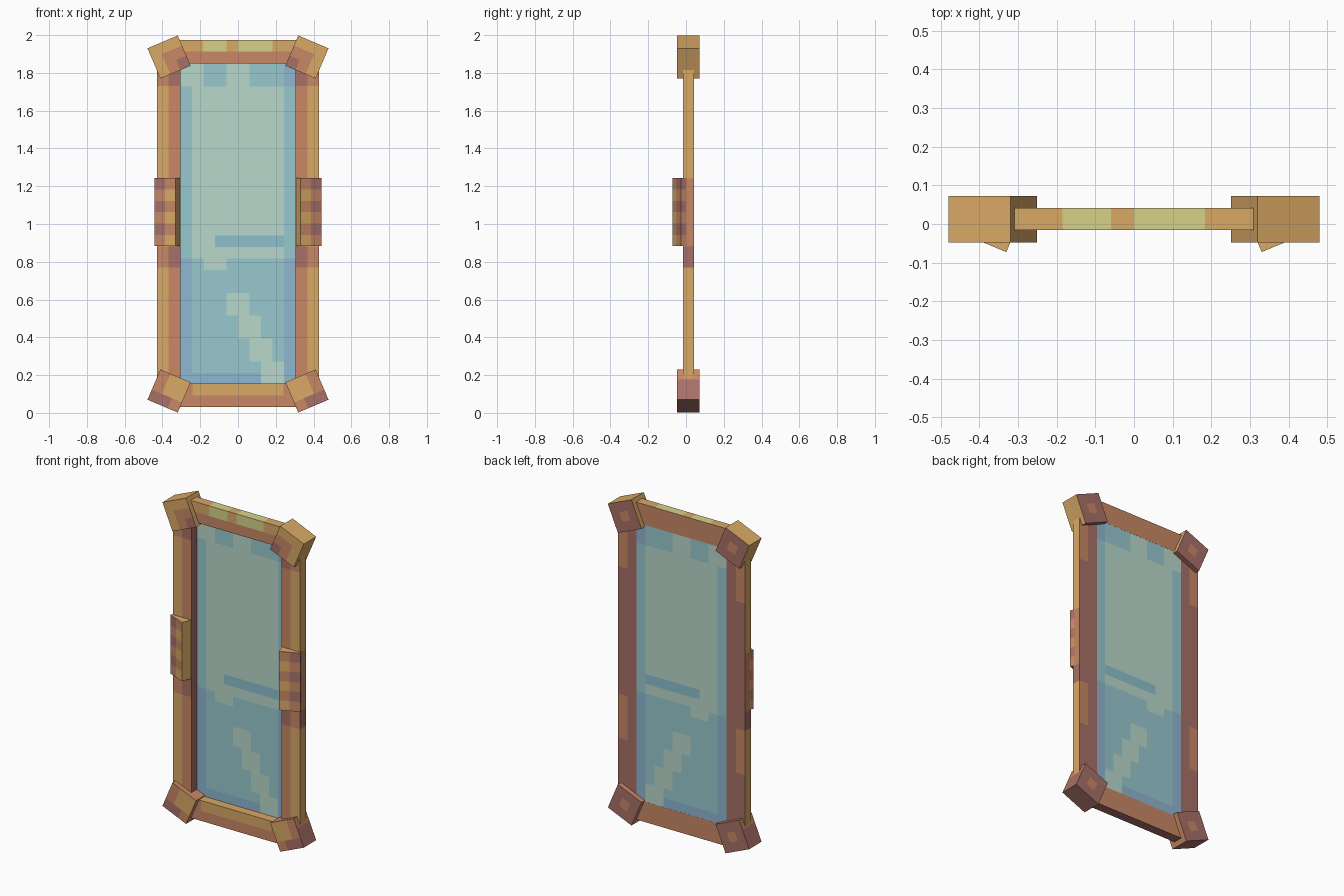
import bpy, bmesh, math
from mathutils import Vector

cube = bpy.data.objects.get("Cube")
if cube:
    bpy.data.objects.remove(cube)


def linear(c):
    c /= 255
    return c / 12.92 if c <= 0.04045 else ((c + 0.055) / 1.055) ** 2.4


PALETTE = {
    "tan_wood": (218, 169, 102),
    "brown_wood": (200, 135, 101),
    "dusky_wood": (168, 112, 104),
    "olive_wood": (215, 210, 137),
    "teal_glass": (151, 201, 207),
    "pale_glass": (185, 216, 203),
    "blue_glass": (144, 183, 209),
    "deep_teal_glass": (142, 192, 206),
}
TAN, BROWN, DUSKY, OLIVE, TEAL, PALE, BLUE, DEEP = range(len(PALETTE))
MATS = []
for name, rgb in PALETTE.items():
    mat = bpy.data.materials.new(name)
    mat.use_nodes = True
    color = (*[linear(c) for c in rgb], 1)
    mat.diffuse_color = color
    bsdf = mat.node_tree.nodes["Principled BSDF"]
    bsdf.inputs["Base Color"].default_value = color
    bsdf.inputs["Roughness"].default_value = 0.9
    MATS.append(mat)


def finish(name, bm, rule, loc=(0, 0, 0), rot=(0, 0, 0)):
    """Colour faces by rule(centre, normal) and link the object."""
    bm.normal_update()
    for f in bm.faces:
        f.material_index = rule(f.calc_center_median(), f.normal)
    mesh = bpy.data.meshes.new(name)
    bm.to_mesh(mesh)
    bm.free()
    for m in MATS:
        mesh.materials.append(m)
    ob = bpy.data.objects.new(name, mesh)
    ob.location, ob.rotation_euler = loc, rot
    bpy.context.collection.objects.link(ob)
    return ob


def box(name, size, loc, rule, xcuts=(), zcuts=(), rot=(0, 0, 0)):
    """Box cut at local x and z positions, so that rules can colour cells."""
    bm = bmesh.new()
    bmesh.ops.create_cube(bm, size=1)
    bmesh.ops.scale(bm, vec=size, verts=bm.verts)
    for axis, cuts in ((Vector((1, 0, 0)), xcuts), (Vector((0, 0, 1)), zcuts)):
        for c in cuts:
            bmesh.ops.bisect_plane(bm, geom=bm.verts[:] + bm.edges[:] + bm.faces[:],
                                   plane_co=axis * c, plane_no=axis)
    return finish(name, bm, rule, loc, rot)


BAR_Y, BAR_D, BAR_W = 0.013, 0.058, 0.125
SIDE_X, MID_Z = 0.3675, 1.0


# Side bars: tan outer half, brown inner half, darker patches by the clamps
def side_rule(s):
    def rule(c, n):
        z, outer = c.z + MID_Z, c.x * s > 0
        band = 0.77 < z < 0.88
        if n.x * s > 0.5:
            return DUSKY if band else BROWN if 0.88 < z < 1.24 else TAN
        if n.x * s < -0.5:
            return DUSKY
        if n.y > 0.5:
            return BROWN if outer and (z > 1.55 or 0.5 < z < 0.77) else DUSKY
        if band or z > 1.73:
            return BROWN if outer else DUSKY
        return TAN if outer else BROWN
    return rule


# Top bar: olive dashes along the upper half
def top_rule(c, n):
    if n.z < -0.5:
        return DUSKY
    if n.y > 0.5 or c.z < 0 and n.z < 0.5:
        return BROWN
    return OLIVE if -0.19 < c.x < -0.06 or 0 < c.x < 0.18 else TAN


# Bottom bar: tan upper half, brown edge
def bottom_rule(c, n):
    if n.z > 0.5:
        return TAN
    if n.z < -0.5:
        return DUSKY
    return TAN if n.y < 0 and c.z > 0 and abs(c.x) < 0.24 else BROWN


side_cuts = [z - MID_Z for z in (0.5, 0.77, 0.88, 1.24, 1.55, 1.73)]
for s, side in ((-1, "right"), (1, "left")):
    box(side + "_side_bar", (BAR_W, BAR_D, 1.76), (s * SIDE_X, BAR_Y, MID_Z),
        side_rule(s), [0], side_cuts)
box("top_bar", (0.72, BAR_D, BAR_W), (0, BAR_Y, 1.9125), top_rule,
    [-0.185, -0.06, 0, 0.183], [0])
box("bottom_bar", (0.72, BAR_D, BAR_W), (0, BAR_Y, 0.0925), bottom_rule,
    [-0.24, 0.24], [0])


# Corner blocks, tilted; u points to the inside of the frame
BLOCK = 0.174
T = BLOCK / 6


def block_rule(s, top):
    def rule(c, n):
        u, v = -s * c.x, c.z
        if n.y > 0.5:
            return BROWN if abs(u) < T and abs(v) < T else DUSKY
        if n.y < -0.5:
            if top:
                if v > T or u < -T:
                    return TAN
                return DUSKY if v < -T and u > T else BROWN
            if v < -T:
                return DUSKY if u < T else BROWN
            return TAN if u > -T else BROWN
        if n.z < -0.5:
            return DUSKY
        if top:
            return TAN
        return DUSKY if -s * n.x < -0.5 and v < T else BROWN
    return rule


for s, side in ((-1, "right"), (1, "left")):
    for top, level, z in ((True, "top", 1.884), (False, "bottom", 0.116)):
        tilt = math.radians(23) * (-s if top else s)
        box(f"{level}_{side}_corner_block", (BLOCK, 0.12, BLOCK), (s * 0.365, 0.0125, z),
            block_rule(s, top), [-T, T], [-T, T], (0, tilt * -1, 0))


# Clamps: slanted blocks on the middle of each side bar, banded in rows
ROW = 0.06


def clamp_rule(s):
    def rule(c, n):
        odd = int((c.z + 3 * ROW) / ROW) % 2 == 0
        if n.x * s < -0.5 or n.z > 0.5:
            return TAN
        if n.z < -0.5:
            return DUSKY
        if c.x * s > 0:
            return BROWN if odd else DUSKY
        return TAN if odd else BROWN
    return rule


turn = math.radians(22.6)
for s, side in ((-1, "right"), (1, "left")):
    width, depth = 0.12, 0.064
    # centre measured back from the inner front edge
    cx = 0.33 + math.cos(turn) * width / 2 - math.sin(turn) * depth / 2
    cy = -0.0725 + math.sin(turn) * width / 2 + math.cos(turn) * depth / 2
    box(side + "_clamp", (width, depth, 0.36), (s * cx, cy, 1.063),
        clamp_rule(s), [0], [ROW * i for i in range(-2, 3)], (0, 0, s * turn))


# Glass pane: patches as (colour, first column, last column, first row, last row)
COLS, ROWS = 10, 28
PATCHES = [
    (BLUE, 0, 0, 0, 10), (BLUE, 9, 9, 0, 10), (BLUE, 0, 9, 0, 0),
    (PALE, 1, 8, 11, 25), (PALE, 0, 1, 26, 27), (PALE, 4, 5, 26, 27),
    (BLUE, 9, 9, 26, 27), (DEEP, 3, 8, 12, 12), (PALE, 2, 3, 10, 10),
] + [(PALE, 7 - i, 8 - i, 2 * i, 2 * i + 1) for i in range(4)]
PANE_W, PANE_H, PANE_Z = 0.61, 1.7, 1.0


def pane_rule(c, n):
    col = int((c.x / PANE_W + 0.5) * COLS)
    row = int(((c.z - PANE_Z) / PANE_H + 0.5) * ROWS)
    color = TEAL
    for mat, c0, c1, r0, r1 in PATCHES:
        if c0 <= col <= c1 and r0 <= row <= r1:
            color = mat
    return color


bm = bmesh.new()
bmesh.ops.create_grid(bm, x_segments=COLS, y_segments=ROWS, size=0.5)
for v in bm.verts:
    v.co = (v.co.x * PANE_W, 0.04, PANE_Z + v.co.y * PANE_H)
pane = finish("glass_pane", bm, pane_rule)
solid = pane.modifiers.new("thickness", "SOLIDIFY")
solid.thickness = 0.003
solid.offset = 0
